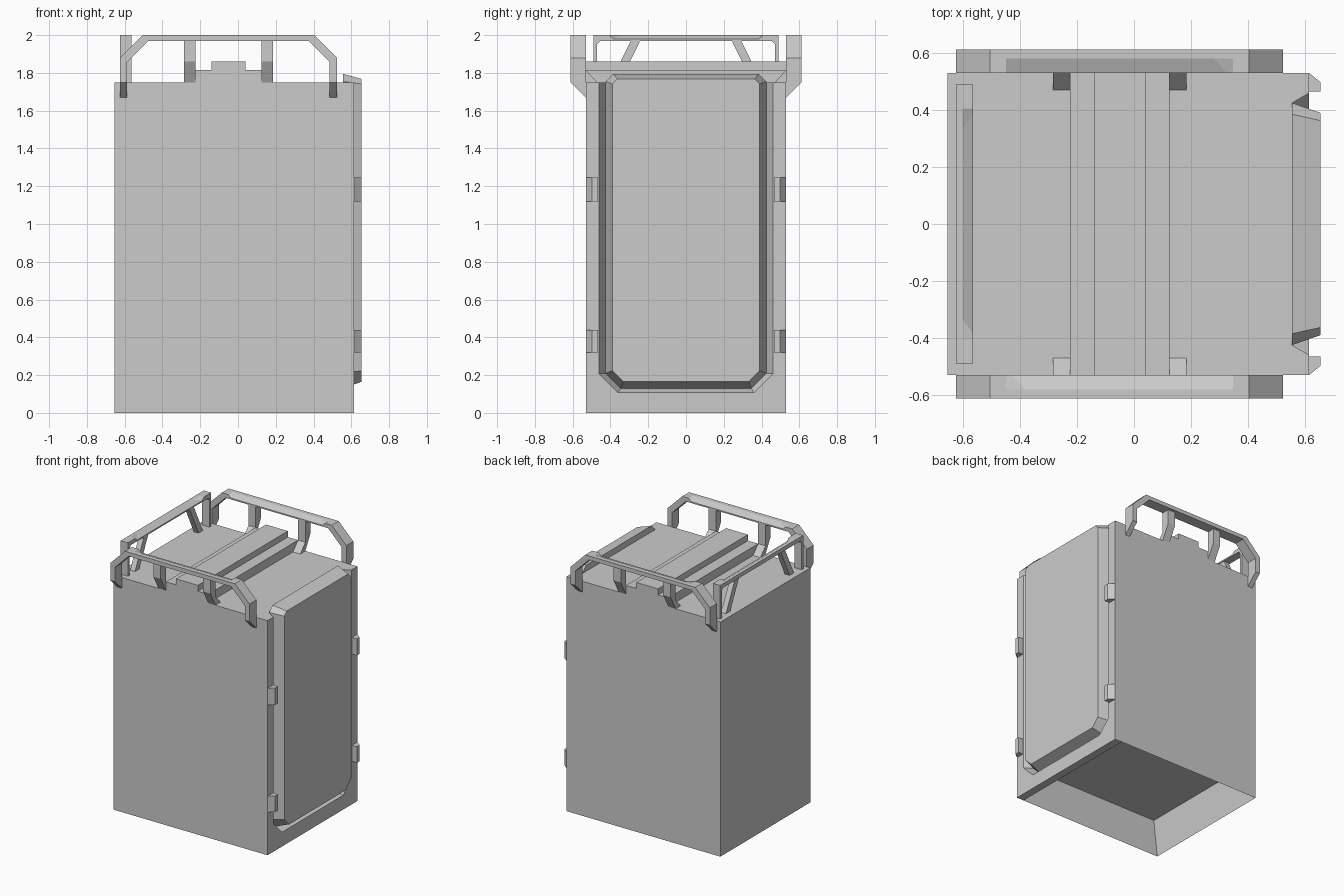
import bpy, bmesh

cube = bpy.data.objects.get("Cube")
if cube:
    bpy.data.objects.remove(cube, do_unlink=True)

grey = bpy.data.materials.new("plain grey")
grey.use_nodes = True
grey.diffuse_color = (0.6, 0.6, 0.6, 1)
grey.node_tree.nodes["Principled BSDF"].inputs["Base Color"].default_value = (0.6, 0.6, 0.6, 1)


def loft(name, loops, edit=None):
    """Join matching closed loops of 3D points and cap both ends."""
    bm = bmesh.new()
    rings = [[bm.verts.new(p) for p in loop] for loop in loops]
    n = len(rings[0])
    for a, b in zip(rings, rings[1:]):
        for i in range(n):
            j = (i + 1) % n
            bm.faces.new((a[i], a[j], b[j], b[i]))
    bm.faces.new(rings[0])
    bm.faces.new(rings[-1])
    bmesh.ops.remove_doubles(bm, verts=bm.verts, dist=0.0005)
    bmesh.ops.recalc_face_normals(bm, faces=bm.faces)
    if edit:
        edit(bm)
    mesh = bpy.data.meshes.new(name)
    bm.to_mesh(mesh)
    bm.free()
    mesh.materials.append(grey)
    obj = bpy.data.objects.new(name, mesh)
    bpy.context.collection.objects.link(obj)
    return obj


def along_x(profile, x):
    return [(x, y, z) for y, z in profile]


def along_y(profile, y):
    return [(x, y, z) for x, z in profile]


# Cabinet with stepped ridge on top and a hollow underside
def hollow_base(bm):
    bm.normal_update()
    base = [f for f in bm.faces if f.normal.z < -0.9]
    bmesh.ops.inset_region(bm, faces=base, thickness=0.004)
    for v in base[0].verts:
        v.co.z += 0.275
        if v.co.x < 0:
            v.co.x += 0.03


body = [(-0.655, 0), (0.555, 0), (0.555, 1.75), (0.125, 1.75), (0.125, 1.815),
        (0.04, 1.815), (0.04, 1.86), (-0.14, 1.86), (-0.14, 1.815),
        (-0.225, 1.815), (-0.225, 1.75), (-0.655, 1.75)]
loft("cabinet_body", [along_y(body, -0.53), along_y(body, 0.53)], hollow_base)


# Door surround: U-shaped rim with sloping inner walls
def rim(half, low, cut):
    inner = [(half, 1.75), (half, low + cut), (half - cut, low)]
    inner += [(-y, z) for y, z in reversed(inner)]
    return [(-0.53, 1.75), (-0.53, 0), (0.53, 0), (0.53, 1.75)] + inner


loft("door_surround", [along_x(rim(0.425, 0.13, 0.08), 0.555),
                       along_x(rim(0.46, 0.107, 0.1), 0.615)])


# Door: chamfered panel narrowing outwards
def door(half, low, high, low_cut, high_cut):
    right = [(half - low_cut, low), (half, low + low_cut),
             (half, high - high_cut), (half - high_cut, high)]
    return right + [(-y, z) for y, z in reversed(right)]


loft("door", [along_x(door(0.425, 0.13, 1.795, 0.08, 0.04), 0.555),
              along_x(door(0.39, 0.165, 1.768, 0.058, 0.027), 0.655)])

# Hinges and latches on the door edges
for s, side in ((-1, "front"), (1, "back")):
    for i, (z0, z1) in enumerate(((0.32, 0.44), (1.12, 1.245))):
        plan = [(0.61, 0.53), (0.615, 0.53), (0.655, 0.497), (0.655, 0.465), (0.61, 0.465)]
        loft(f"{side}_hinge_{i + 1}", [[(x, s * y, z) for x, y in plan] for z in (z0, z1)])


# Roof rail: arch from a0 to a1, lofted from inner depth d0 to outer depth d1
def rail(name, a0, a1, corner, wall, cut, d0, d1, foot0, foot1, place):
    mid = d0 + (d1 - d0) * 0.62
    k = wall * 0.8
    ic = max(corner, 0.02)

    def arch(foot, slide, drop):
        c0, c1 = a0 + cut, a1 - cut
        return [(a0, foot), (a0, 2 - corner), (a0 + corner, 2),
                (c0, 2), (c0 + slide, 2 - drop), (c1 - slide, 2 - drop), (c1, 2),
                (a1 - corner, 2), (a1, 2 - corner), (a1, foot),
                (a1 - wall, foot), (a1 - wall, 1.97 - ic + wall - k),
                (a1 - wall - ic + wall - k, 1.97),
                (a0 + wall + ic - wall + k, 1.97), (a0 + wall, 1.97 - ic + wall - k),
                (a0 + wall, foot)]
    foot_mid = foot0 + (foot1 - foot0) * 0.62
    loops = [(d0, arch(foot0, 0.02, 0.02)), (mid, arch(foot_mid, 0.07, 0)),
             (d1, arch(foot1, 0.07, 0))]
    loft(name, [[place(a, d, z) for a, z in loop] for d, loop in loops])


# Front and back rails with bent posts
for s, side in ((-1, "front"), (1, "back")):
    rail(f"{side}_rail", -0.625, 0.523, 0.12, 0.038, 0.175, 0.53, 0.612, 1.67, 1.75,
         lambda a, d, z: (a, s * d, z))
    bent = [(0.53, 1.975), (0.59, 1.975), (0.59, 1.86), (0.53, 1.75), (0.47, 1.75), (0.53, 1.815)]
    for i, x in enumerate((-0.285, 0.125)):
        loft(f"{side}_rail_post_{i + 1}",
             [[(px, s * y, z) for y, z in bent] for px in (x, x + 0.06)])

# Side rail with two slanted struts
rail("right_rail", -0.49, 0.49, 0.0, 0.02, 0.085, 0.565, 0.625, 1.75, 1.75,
     lambda a, d, z: (-d, a, z))
for s, side in ((-1, "front"), (1, "back")):
    slant = [(0.24, 1.975), (0.29, 1.975), (0.40, 1.75), (0.35, 1.75)]
    loft(f"right_rail_{side}_strut",
         [[(x, s * y, z) for y, z in slant] for x in (-0.61, -0.57)])
